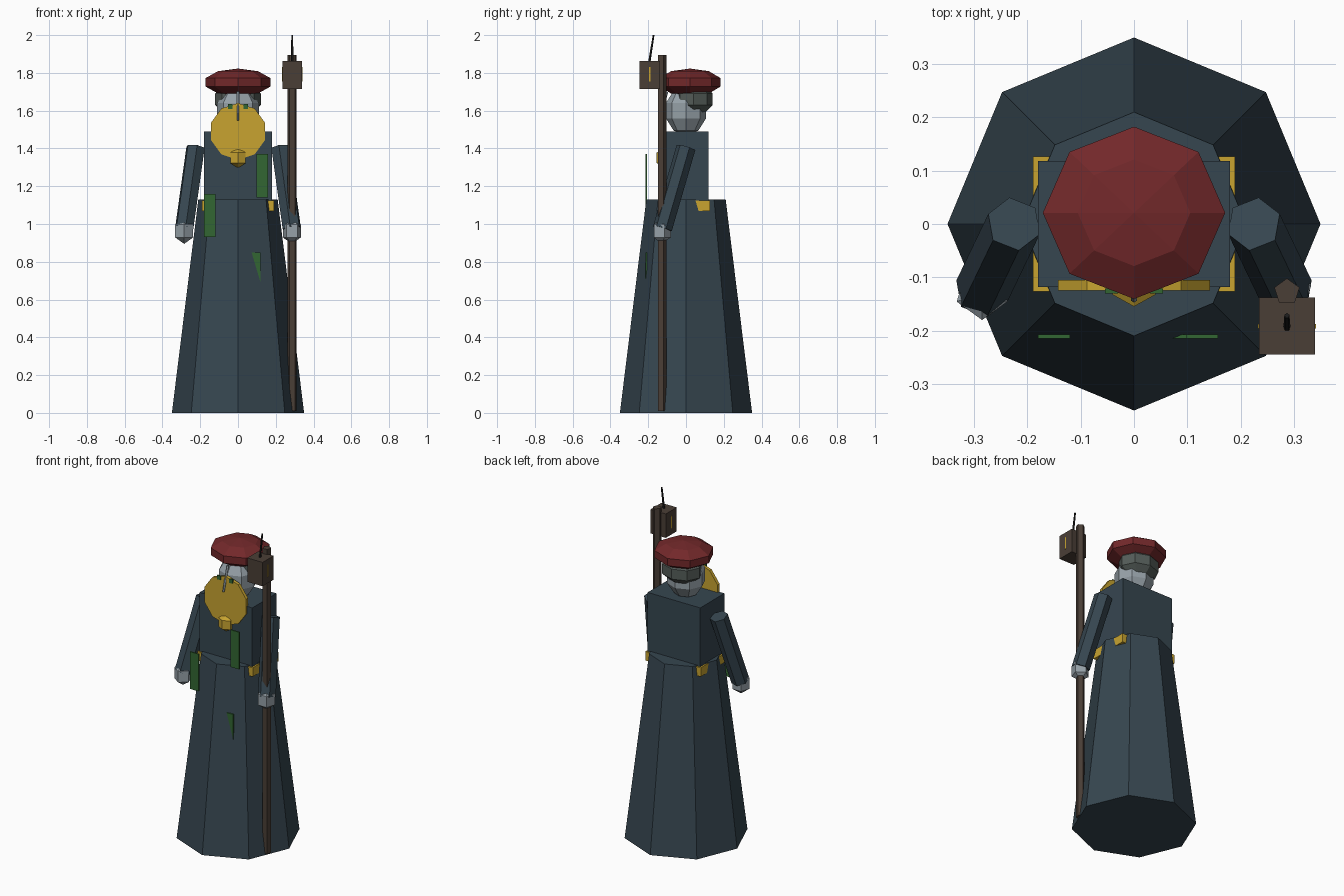
import bpy, math
from mathutils import Vector

if "Cube" in bpy.data.objects:
    bpy.data.objects.remove(bpy.data.objects["Cube"])


def srgb(r, g, b):
    f = lambda c: (c / 255 / 12.92) if c < 10 else ((c / 255 + 0.055) / 1.055) ** 2.4
    return (f(r), f(g), f(b), 1)


def material(name, *rgb):
    m = bpy.data.materials.new(name)
    m.diffuse_color = srgb(*rgb)
    m.use_nodes = True
    m.node_tree.nodes["Principled BSDF"].inputs["Base Color"].default_value = m.diffuse_color
    return m


ROBE = material("slate_cloth", 54, 70, 80)
GOLD = material("gold", 200, 164, 48)
RED = material("dark_red", 114, 40, 42)
SKIN = material("pale_grey", 150, 161, 168)
HAIR = material("hair_grey", 84, 92, 88)
GREEN = material("green", 50, 102, 50)
WOOD = material("dark_wood", 74, 62, 54)
BLACK = material("black", 28, 28, 28)


def finish(name, mat):
    o = bpy.context.object
    o.name = name
    o.data.materials.append(mat)
    return o


def box(name, mat, lo, hi):
    lo, hi = Vector(lo), Vector(hi)
    bpy.ops.mesh.primitive_cube_add(size=1, location=(lo + hi) / 2)
    o = finish(name, mat)
    o.scale = hi - lo
    return o


def ball(name, mat, loc, scale, seg=8, rings=5, turn=0):
    bpy.ops.mesh.primitive_uv_sphere_add(segments=seg, ring_count=rings, radius=1,
                                         location=loc, rotation=(0, 0, turn))
    o = finish(name, mat)
    o.scale = scale
    return o


def rod(name, mat, a, b, r1, r2, sides):
    """Prism or cone from point a to point b."""
    a, b = Vector(a), Vector(b)
    bpy.ops.mesh.primitive_cone_add(vertices=sides, radius1=r1, radius2=r2,
                                    depth=(b - a).length, location=(a + b) / 2)
    o = finish(name, mat)
    o.rotation_euler = Vector((0, 0, 1)).rotation_difference(b - a).to_euler()
    return o


# Robe, torso and belt
rod("skirt", ROBE, (0, 0, 0), (0, 0, 1.13), 0.35, 0.21, 8)
box("torso", ROBE, (-0.18, -0.118, 1.10), (0.18, 0.118, 1.49))
box("belt", GOLD, (-0.19, -0.127, 1.07), (0.19, 0.127, 1.125))

# Arms and hands
for s, side in ((-1, "left"), (1, "right")):
    rod(side + "_arm", ROBE, (s * 0.225, 0, 1.405), (s * 0.285, -0.125, 0.975), 0.052, 0.052, 6)
    ball(side + "_hand", SKIN, (s * 0.285, -0.13, 0.963), (0.058, 0.058, 0.068), 5, 3,
         math.pi if s < 0 else 0)

# Head, hair and cap
ball("head", SKIN, (0, 0, 1.60), (0.116, 0.112, 0.13))
ball("cap", RED, (0, 0.021, 1.75), (0.18, 0.17, 0.073))
hair = ball("hair", HAIR, (0, 0.04, 1.66), (0.127, 0.106, 0.10))
for v in hair.data.vertices:          # flatten the underside of the hair
    if v.co.z < -0.7:
        v.co.z = -0.68

# Nose and eyes
rod("nose", SKIN, (0, -0.10, 1.70), (0, -0.142, 1.55), 0.008, 0.006, 5)
for s, side in ((-1, "left"), (1, "right")):
    box(side + "_eye", GREEN, (s * 0.042 - 0.012, -0.130, 1.61), (s * 0.042 + 0.012, -0.121, 1.635))

# Beard disc and pointed tip
rod("beard", GOLD, (0, -0.105, 1.49), (0, -0.125, 1.49), 0.15, 0.15, 10)
ball("beard_tip", GOLD, (0, -0.11, 1.35), (0.054, 0.052, 0.055), 6, 2)

# Cloth strips hanging on the front
for name, x, z in (("upper_strip", 0.128, 1.255), ("left_strip", -0.15, 1.045),
                   ("lower_strip", 0.088, 0.735)):
    box(name, GREEN, (x - 0.03, -0.215, z - 0.115), (x + 0.03, -0.207, z + 0.115))

# Staff with head block, gold inlay and spike
rod("staff", WOOD, (0.287, -0.127, 0.01), (0.287, -0.127, 1.895), 0.025, 0.025, 5)
box("staff_block", WOOD, (0.235, -0.245, 1.715), (0.34, -0.138, 1.863))
box("block_inlay", GOLD, (0.233, -0.196, 1.755), (0.342, -0.188, 1.83))
rod("staff_spike", BLACK, (0.287, -0.196, 1.85), (0.287, -0.172, 2.0), 0.007, 0.005, 5)
